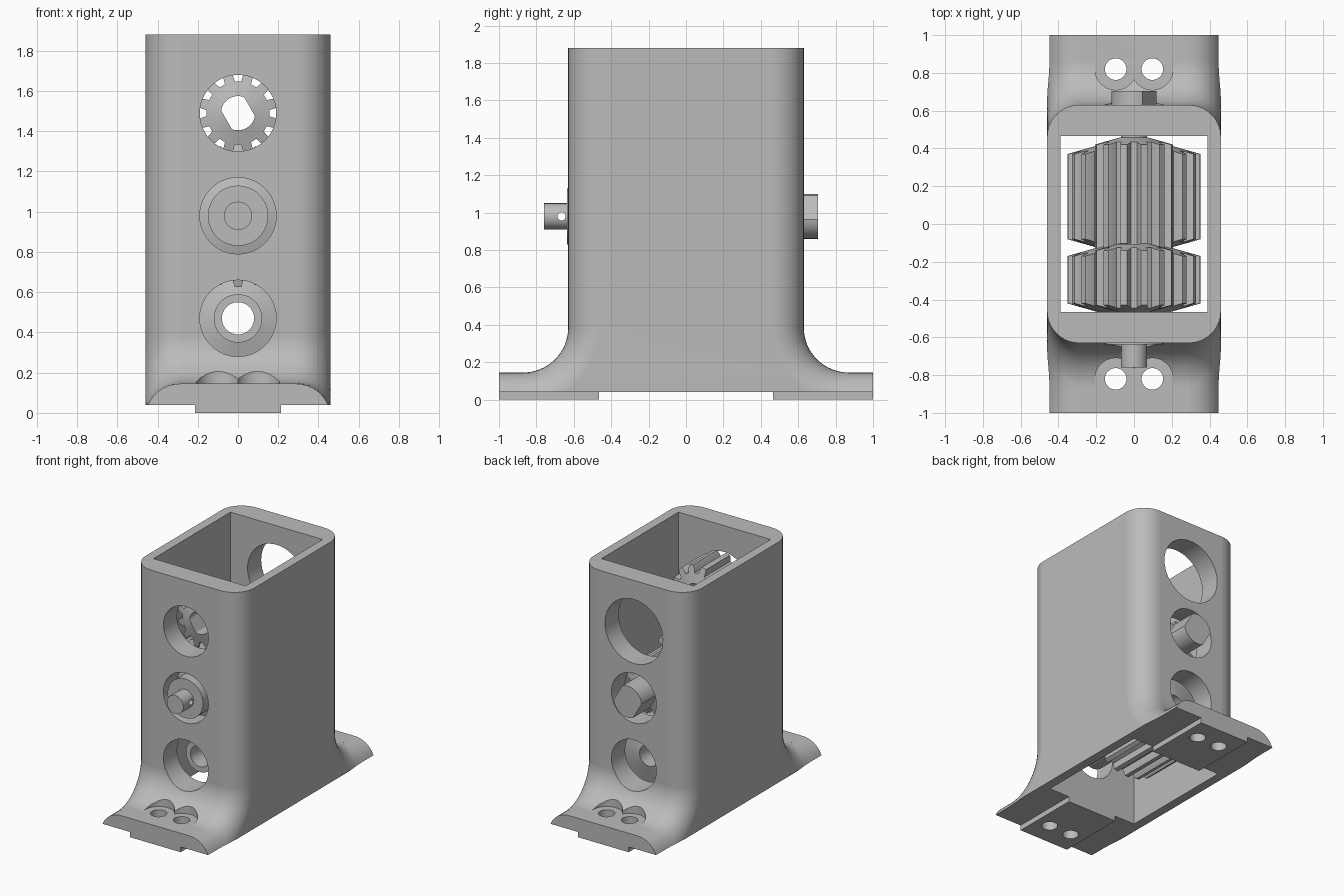
import bpy, bmesh
from math import sin, cos, acos, pi, sqrt, radians

cube = bpy.data.objects.get("Cube")
if cube:
    bpy.data.objects.remove(cube)

grey = bpy.data.materials.new("plain grey")
grey.use_nodes = True
grey.diffuse_color = (0.5, 0.5, 0.5, 1)
grey.node_tree.nodes["Principled BSDF"].inputs["Base Color"].default_value = (0.5, 0.5, 0.5, 1)

AXLES = {"top": 1.49, "middle": 0.98, "bottom": 0.47}


def loft(name, rings, cyclic=False):
    """Skin a list of equal point rings, capped at both ends or joined in a loop."""
    bm = bmesh.new()
    rows = [[bm.verts.new(p) for p in ring] for ring in rings]
    n = len(rows[0])
    pairs = list(zip(rows, rows[1:]))
    if cyclic:
        pairs.append((rows[-1], rows[0]))
    else:
        bm.faces.new(rows[0])
        bm.faces.new(rows[-1])
    for a, b in pairs:
        for i in range(n):
            j = (i + 1) % n
            bm.faces.new((a[i], a[j], b[j], b[i]))
    bmesh.ops.remove_doubles(bm, verts=bm.verts, dist=1e-5)
    bmesh.ops.recalc_face_normals(bm, faces=bm.faces)
    mesh = bpy.data.meshes.new(name)
    bm.to_mesh(mesh)
    bm.free()
    mesh.materials.append(grey)
    obj = bpy.data.objects.new(name, mesh)
    bpy.context.collection.objects.link(obj)
    return obj


def box(name, x, y0, y1, z0, z1):
    return loft(name, [[(-x, y0, z), (x, y0, z), (x, y1, z), (-x, y1, z)] for z in (z0, z1)])


def circle(r, t, axis="y", at=(0, 0), n=48):
    """Ring of points around an axis, at height t along it."""
    pts = []
    for i in range(n):
        u, v = at[0] + r * sin(2 * pi * i / n), at[1] + r * cos(2 * pi * i / n)
        pts.append({"x": (t, u, v), "y": (u, t, v), "z": (u, v, t)}[axis])
    return pts


def rod(name, r, t0, t1, axis, at):
    return loft(name, [circle(r, t, axis, at) for t in (t0, t1)])


def cut(obj, cutters):
    for c in cutters:
        mod = obj.modifiers.new("cut", "BOOLEAN")
        mod.object, mod.operation, mod.solver = c, "DIFFERENCE", "EXACT"
    deps = bpy.context.evaluated_depsgraph_get()
    mesh = bpy.data.meshes.new_from_object(obj.evaluated_get(deps))
    obj.modifiers.clear()
    obj.data = mesh
    for c in cutters:
        bpy.data.objects.remove(c)


def smooth(obj, angle=30):
    obj.data.shade_smooth()
    obj.data.set_sharp_from_angle(angle=radians(angle))
    mod = obj.modifiers.new("even shading", "WEIGHTED_NORMAL")
    mod.keep_sharp = True


# Housing: rounded column whose corners flow through a fillet into two flanges
CORNER, FILLET, STEPS = 0.17, 0.24, 10
BASE, FLANGE, TOP = 0.04, 0.145, 1.88
BEND_Z = FLANGE + FILLET


def housing_ring(z, flange):
    start = acos(1 - max(0, FLANGE - z) / CORNER)
    quarter = []
    for i in range(STEPS + 1):
        a = start + (pi / 2 - start) * i / STEPS
        x, depth = 0.29 + CORNER * sin(a), CORNER * (1 - cos(a))
        drop = max(0, BEND_Z - z)
        y = 0.87 - sqrt(max(0, (FILLET + depth) ** 2 - drop ** 2))
        quarter.append((x, y))
    quarter.insert(0, (quarter[0][0], 1.0 if flange else quarter[0][1] + 0.00002))
    back = quarter[::-1]
    return ([(x, y, z) for x, y in quarter] + [(x, -y, z) for x, y in back]
            + [(-x, -y, z) for x, y in quarter] + [(-x, y, z) for x, y in back])


widest = acos(1 - (FLANGE - BASE) / CORNER)
rings = [housing_ring(FLANGE - CORNER * (1 - cos(widest * (1 - i / 7))), True) for i in range(8)]
rings += [housing_ring(BEND_Z - FILLET * cos(pi / 2 * i / 16), False) for i in range(17)]
rings.append(housing_ring(TOP, False))
housing = loft("housing", rings)

cutters = [box("cavity", 0.39, -0.465, 0.465, -0.5, 2.5)]
for level, z in AXLES.items():
    cutters.append(rod("front_port", 0.19, -1.2, -0.3, "y", (0, z)))
    cutters.append(rod("back_port", 0.245 if level == "top" else 0.19, 0.3, 1.2, "y", (0, z)))
for sx in (-1, 1):
    for sy in (-1, 1):
        spot = (sx * 0.097, sy * 0.82)
        cutters.append(rod("screw_hole", 0.057, -0.2, 0.3, "z", spot))
        cutters.append(rod("screw_seat", 0.11, FLANGE + 0.001, 0.7, "z", spot))
cut(housing, cutters)
smooth(housing)

# Foot pads under the flanges
for name, s in (("front", -1), ("back", 1)):
    y0, y1 = sorted((s * 0.465, s * 1.0))
    pad = box(name + "_foot_pad", 0.215, y0, y1, 0, BASE)
    cut(pad, [rod("screw_hole", 0.057, -0.2, 0.3, "z", (sx * 0.097, s * 0.82)) for sx in (-1, 1)])


def flatted(r, flat, a):
    """Radius of a round with two parallel flats."""
    return min(r, flat / max(1e-6, abs(cos(a - pi / 3))))


# Gears: straight teeth with shallow conical end faces
def gear(name, teeth, tip, root, y0, y1, z, bore, flat=1, hub=None, tooth_up=True):
    pitch = 2 * pi / teeth
    mid = (tip + root) / 2
    shape = [(-0.31, root), (-0.26, mid), (-0.16, tip), (0.16, tip),
             (0.26, mid), (0.31, root), (0.5, root)]
    outline = [((t + f + (0 if tooth_up else 0.5)) * pitch, r)
               for t in range(teeth) for f, r in shape]

    def ring(radius, y, cone=0):
        pts = []
        for a, r in outline:
            q = radius(a, r)
            pts.append((q * sin(a), y + cone * 0.28 * (tip - q), z + q * cos(a)))
        return pts

    inner = lambda a, r: flatted(bore, flat, a)
    outer = lambda a, r: r
    rings = [ring(outer, y0, -1), ring(outer, y1, 1), ring(inner, y1, 1)]
    if hub:
        sleeve = lambda a, r: hub[0]
        rings += [ring(inner, hub[1]), ring(sleeve, hub[1]), ring(sleeve, y0, -1)]
    else:
        rings.append(ring(inner, y0, -1))
    return loft(name, rings, cyclic=True)


SMALL, LARGE = (12, 0.21, 0.157), (22, 0.355, 0.3)
gears = [
    gear("input_pinion", *SMALL, -0.43, -0.14, AXLES["top"], 0.085, 0.066, tooth_up=False),
    gear("middle_gear", *LARGE, -0.42, -0.17, AXLES["middle"], 0.06),
    gear("middle_pinion", *SMALL, -0.18, 0.42, AXLES["middle"], 0.06, tooth_up=False),
    gear("output_gear", *LARGE, -0.08, 0.37, AXLES["bottom"], 0.08, hub=(0.12, -0.46)),
]
for g in gears:
    smooth(g, 20)

# Middle shaft: cross-drilled nose, collar and a flatted head
z = AXLES["middle"]
rings = [circle(r, y, at=(0, z)) for r, y in
         ((0.07, -0.76), (0.07, -0.637), (0.15, -0.637), (0.15, -0.45), (0.07, -0.45), (0.07, 0.5))]
for y in (0.5, 0.705):
    head = []
    for i in range(48):
        a = 2 * pi * i / 48
        r = flatted(0.12, 0.095, a)
        head.append((r * sin(a), y, z + r * cos(a)))
    rings.append(head)
shaft = loft("middle_shaft", rings)
cut(shaft, [rod("pin_hole", 0.022, -0.3, 0.3, "x", (-0.665, z))])
smooth(shaft)
